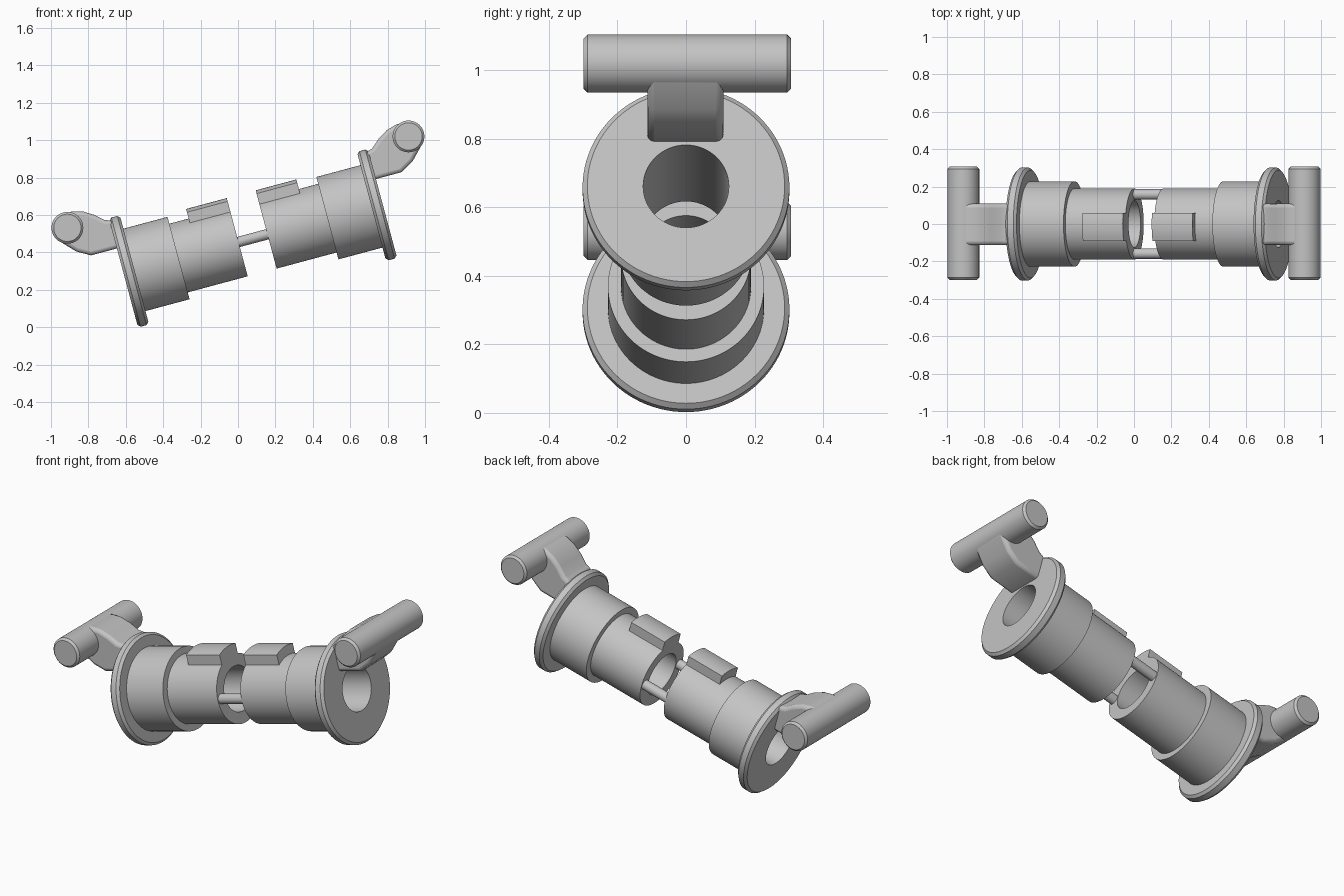
import bpy, bmesh, math
from mathutils import Matrix, Vector

if "Cube" in bpy.data.objects:
    bpy.data.objects.remove(bpy.data.objects["Cube"])

grey = bpy.data.materials.new("plain_grey")
grey.use_nodes = True
COLOUR = (0.55, 0.55, 0.55, 1)
grey.diffuse_color = COLOUR
grey.node_tree.nodes["Principled BSDF"].inputs["Base Color"].default_value = COLOUR

# Parts are built along a local x axis, which is then tilted into place
TILT = Matrix.Translation((0.08, 0, 0.476)) @ Matrix.Rotation(math.radians(-15), 4, 'Y')


def finish(name, bm, side=1, bevel=0.0, segments=1):
    """Mirror along the axis if asked, tilt, colour and shade one part."""
    bm.transform(TILT @ Matrix.Diagonal((side, 1, 1, 1)))
    bmesh.ops.recalc_face_normals(bm, faces=bm.faces)
    mesh = bpy.data.meshes.new(name)
    bm.to_mesh(mesh)
    bm.free()
    mesh.materials.append(grey)
    obj = bpy.data.objects.new(name, mesh)
    bpy.context.collection.objects.link(obj)
    bpy.ops.object.select_all(action='DESELECT')
    obj.select_set(True)
    bpy.context.view_layer.objects.active = obj
    if bevel:
        mod = obj.modifiers.new("rounded_edges", 'BEVEL')
        mod.width, mod.segments = bevel, segments
        mod.limit_method, mod.angle_limit = 'ANGLE', math.radians(40)
    bpy.ops.object.shade_smooth_by_angle(angle=math.radians(30))
    return obj


def lathe(profile, steps=96):
    """Spin a closed (x, radius) profile around the x axis."""
    bm = bmesh.new()
    rings = [[bm.verts.new((x, r * math.cos(a), r * math.sin(a))) for x, r in profile]
             for a in (2 * math.pi * i / steps for i in range(steps))]
    n = len(profile)
    for i, ring in enumerate(rings):
        after = rings[(i + 1) % steps]
        for j in range(n):
            k = (j + 1) % n
            bm.faces.new((ring[j], ring[k], after[k], after[j]))
    return bm


def prism(points, direction):
    """Extrude a flat outline along a direction."""
    bm = bmesh.new()
    face = bm.faces.new([bm.verts.new(p) for p in points])
    made = bmesh.ops.extrude_face_region(bm, geom=[face])["geom"]
    moved = [v for v in made if isinstance(v, bmesh.types.BMVert)]
    bmesh.ops.translate(bm, verts=moved, vec=Vector(direction))
    return bm


def cylinder(radius, length, axis, centre, sides=48):
    bm = bmesh.new()
    turn = Matrix.Rotation(math.pi / 2, 4, axis)
    bmesh.ops.create_cone(bm, cap_ends=True, segments=sides, radius1=radius,
                          radius2=radius, depth=length,
                          matrix=Matrix.Translation(centre) @ turn)
    return bm


BORE, TUBE, BODY, FLANGE = 0.125, 0.19, 0.228, 0.302
CH = 0.014
sleeve_profile = [
    (0.08, BORE), (0.08, TUBE), (0.412, TUBE), (0.412, BODY), (0.656, BODY),
    (0.656, FLANGE - CH), (0.656 + CH, FLANGE), (0.717 - CH, FLANGE),
    (0.717, FLANGE - CH), (0.717, BORE)]

# Side outline of the bent neck that carries the handle bar
neck_outline = [
    (0.70, 0.135), (0.86, 0.135), (0.93, 0.175), (1.005, 0.253), (1.0, 0.34),
    (0.945, 0.388), (0.895, 0.388), (0.84, 0.372), (0.785, 0.338), (0.74, 0.298),
    (0.70, 0.285)]

for side, label in ((1, "left"), (-1, "right")):
    # Stepped hollow sleeve with flange
    finish(label + "_sleeve", lathe(sleeve_profile), side)

    # Raised key on top of the tube, with a curved outer face
    arc = [(-0.092 + 0.152 * i / 8) for i in range(9)]
    outer = [(0.08, y, math.sqrt(0.243 ** 2 - y * y)) for y in arc]
    inner = [(0.08, y, math.sqrt(0.18 ** 2 - y * y)) for y in reversed(arc)]
    finish(label + "_key", prism(outer + inner, (0.225, 0, 0)), side)

    # Neck and handle bar
    finish(label + "_neck", prism([(x, -0.113, z) for x, z in neck_outline], (0, 0.222, 0)),
           side, 0.02, 3)
    finish(label + "_handle_bar", cylinder(0.085, 0.606, 'X', (0.944, 0.004, 0.31)),
           side, 0.012)

# Two thin rods bridging the gap between the sleeves
for y, label in ((-0.158, "front"), (0.158, "back")):
    finish(label + "_rod", cylinder(0.028, 0.24, 'Y', (0, y, 0), 32))
